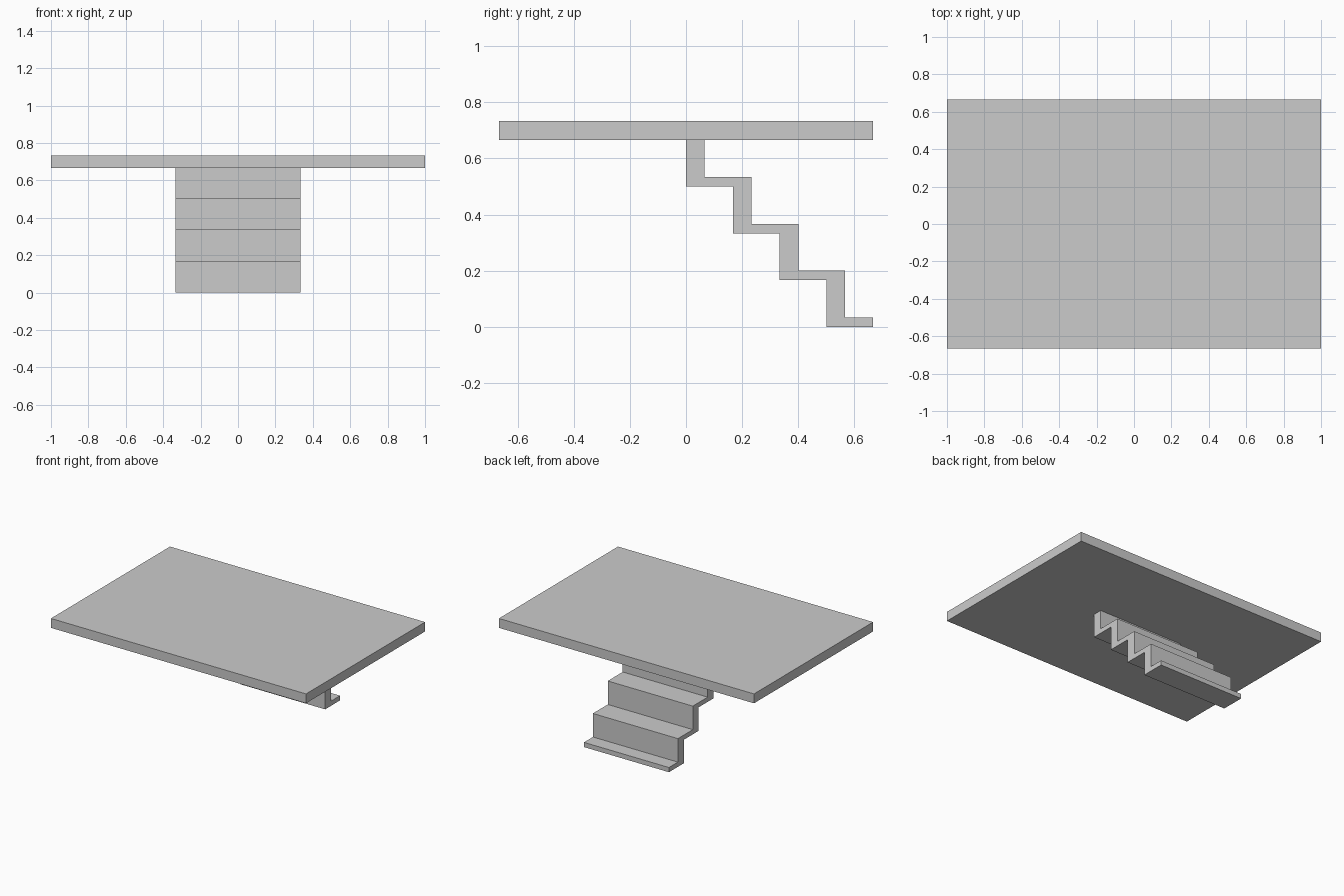
import bpy, bmesh

if "Cube" in bpy.data.objects:
    bpy.data.objects.remove(bpy.data.objects["Cube"])

def extrude_profile(name, pts, half_width):
    """Extrude a closed (y, z) profile along x, centred on x = 0."""
    bm = bmesh.new()
    face = bm.faces.new([bm.verts.new((-half_width, y, z)) for y, z in pts])
    ext = bmesh.ops.extrude_face_region(bm, geom=[face])
    moved = [v for v in ext["geom"] if isinstance(v, bmesh.types.BMVert)]
    bmesh.ops.translate(bm, verts=moved, vec=(2 * half_width, 0, 0))
    bmesh.ops.recalc_face_normals(bm, faces=bm.faces)
    mesh = bpy.data.meshes.new(name)
    bm.to_mesh(mesh)
    bm.free()
    obj = bpy.data.objects.new(name, mesh)
    bpy.context.collection.objects.link(obj)
    return obj

STEP = 1 / 6      # rise and run of each step
RISER = 1 / 15    # riser thickness
TREAD = 1 / 30    # tread thickness
TOP = 4 * STEP    # underside of the platform
END = 4 * STEP    # back edge

# Platform slab
extrude_profile("platform", [(-END, TOP), (END, TOP),
                             (END, TOP + RISER), (-END, TOP + RISER)], 1.0)

# Folded staircase: underside going down, then upper side going back up
under, upper = [(0, TOP)], [(RISER, TOP)]
for i in range(4):
    z = TOP - (i + 1) * STEP
    under += [(i * STEP, z), ((i + 1) * STEP, z)]
    upper += [(i * STEP + RISER, z + TREAD),
              (min((i + 1) * STEP + RISER, END), z + TREAD)]
extrude_profile("staircase", under + upper[::-1], 1 / 3)
